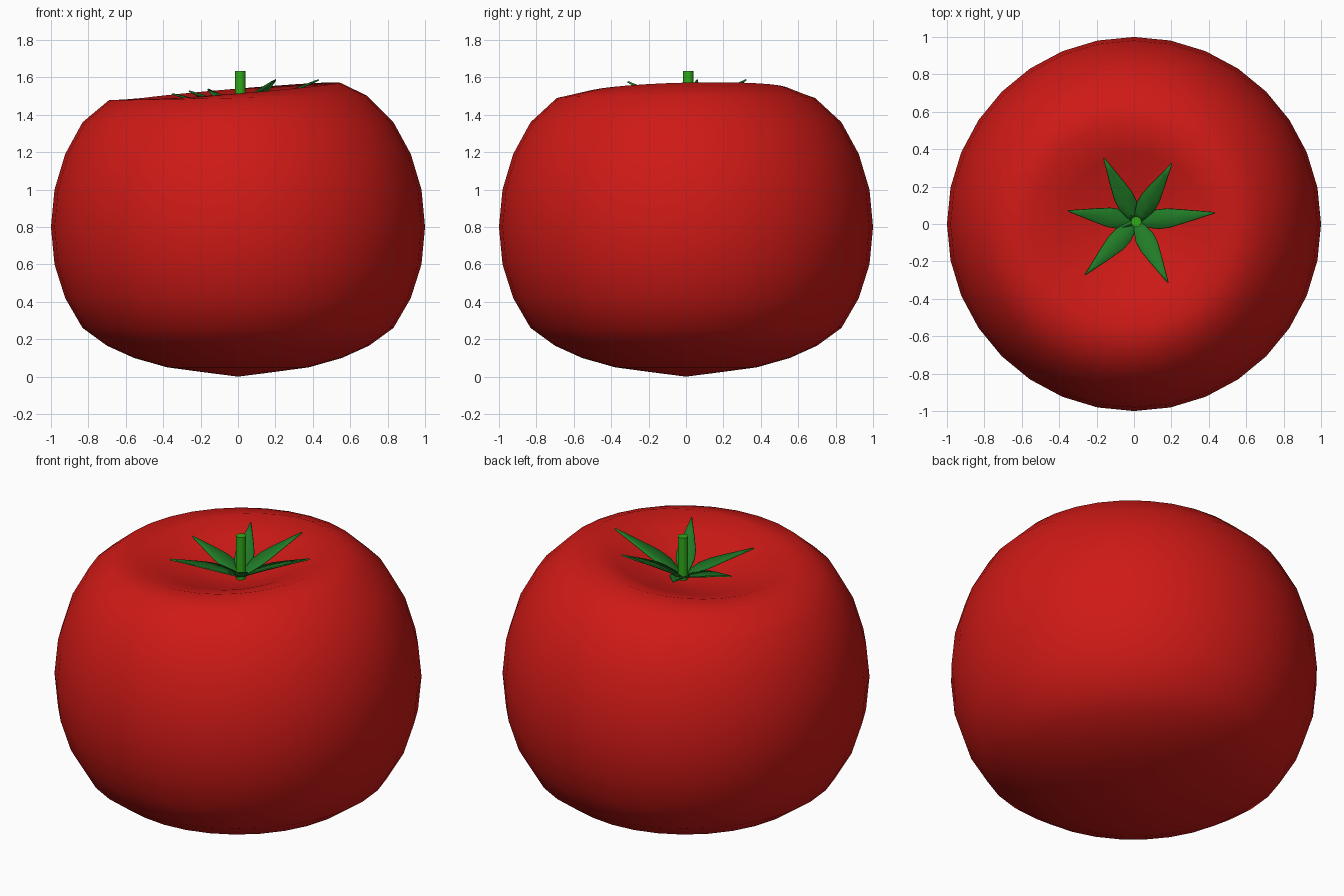
import bpy, bmesh
from math import sin, cos, pi, hypot, atan2

if "Cube" in bpy.data.objects:
    bpy.data.objects.remove(bpy.data.objects["Cube"])


def make_object(name, bm, color):
    bmesh.ops.recalc_face_normals(bm, faces=bm.faces)
    mesh = bpy.data.meshes.new(name)
    bm.to_mesh(mesh)
    bm.free()
    obj = bpy.data.objects.new(name, mesh)
    bpy.context.collection.objects.link(obj)
    mat = bpy.data.materials.new(name + "_color")
    mat.diffuse_color = (*color, 1)
    mat.use_nodes = True
    mat.node_tree.nodes["Principled BSDF"].inputs["Base Color"].default_value = mat.diffuse_color
    mesh.materials.append(mat)
    mesh.shade_smooth()
    return obj


# Fruit: 32-sided lathe; each ring is radius, height, x tilt, y tilt
rings = [(.195, .025, 0, 0), (.38, .05, 0, 0), (.556, .10, 0, 0), (.70, .165, 0, 0),
         (.831, .26, 0, 0), (.924, .42, 0, 0), (.981, .60, 0, 0), (1, .80, 0, 0),
         (.981, 1.0, 0, 0), (.924, 1.19, 0, 0), (.831, 1.36, 0, 0),
         (.69, 1.49, .012, .0), (.545, 1.527, .045, .013),
         (.38, 1.475, .04, .01), (.195, 1.41, .02, .005)]
SIDES = 32
bm = bmesh.new()
loops = []
for r, z, tx, ty in rings:
    loops.append([bm.verts.new((r * cos(a), r * sin(a), z + tx * cos(a) + ty * sin(a)))
                  for a in (2 * pi * i / SIDES for i in range(SIDES))])
bottom, top = bm.verts.new((0, 0, 0)), bm.verts.new((0, 0, 1.37))
for i in range(SIDES):
    j = (i + 1) % SIDES
    for lo, hi in zip(loops, loops[1:]):
        bm.faces.new((lo[i], lo[j], hi[j], hi[i]))
    bm.faces.new((bottom, loops[0][j], loops[0][i]))
    bm.faces.new((top, loops[-1][i], loops[-1][j]))
make_object("fruit", bm, (.62, .01, .008))

# Leaves: six tapering, folded sepals that curve up to their tips
CX, CY, BASE = .012, .012, 1.39
tips = [(.43, .06, 1.59), (.20, .32, 1.59), (-.16, .35, 1.54),
        (-.35, .07, 1.515), (-.26, -.27, 1.53), (.18, -.31, 1.58)]
profile = [(0, .018), (.12, .034), (.25, .05), (.4, .05), (.6, .035), (.8, .018), (1, .001)]
bm = bmesh.new()
for x, y, z in tips:
    length, ang = hypot(x - CX, y - CY), atan2(y - CY, x - CX)
    c, s = cos(ang), sin(ang)
    previous = None
    for t, w in profile:
        d = t * length
        h = BASE + (z - BASE) * t ** 0.95
        row = [bm.verts.new((CX + d * c - k * w * s, CY + d * s + k * w * c,
                             h + abs(k) * w * .35)) for k in (-1, 0, 1)]
        if previous:
            for k in (0, 1):
                bm.faces.new((previous[k], row[k], row[k + 1], previous[k + 1]))
        previous = row
leaves = make_object("leaves", bm, (.015, .2, .02))
solid = leaves.modifiers.new("thickness", 'SOLIDIFY')
solid.thickness = .008

# Stem: short upright cylinder in the hollow
bpy.ops.mesh.primitive_cylinder_add(vertices=16, radius=.028, depth=.255,
                                    location=(CX, CY, 1.5075))
stem = bpy.context.object
stem.name = "stem"
mat = bpy.data.materials.new("stem_color")
mat.diffuse_color = (.03, .4, .01, 1)
mat.use_nodes = True
mat.node_tree.nodes["Principled BSDF"].inputs["Base Color"].default_value = mat.diffuse_color
stem.data.materials.append(mat)
bpy.ops.object.shade_smooth_by_angle()
